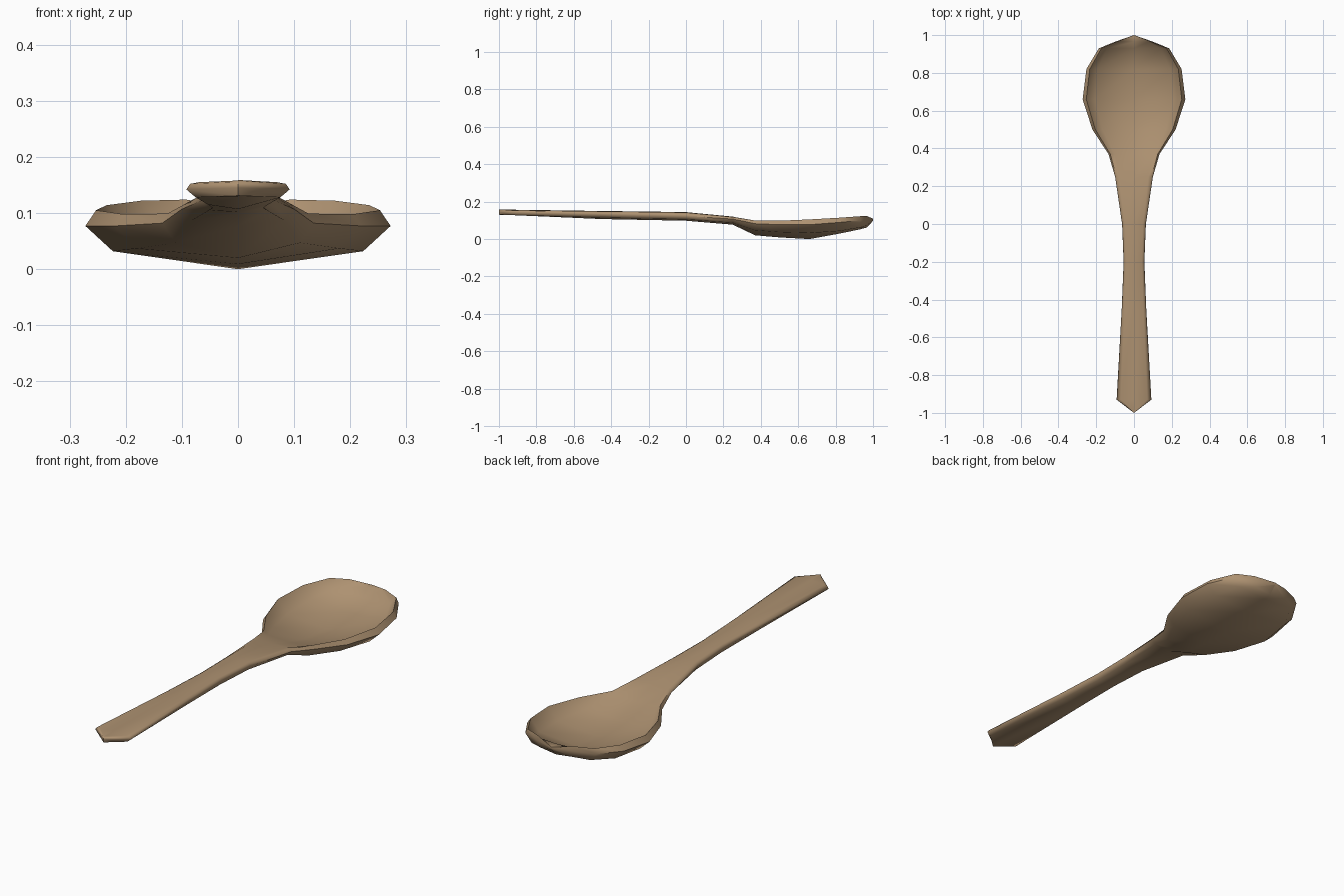
import bpy, bmesh

wood = bpy.data.materials.new("tan wood")
wood.diffuse_color = (0.42, 0.285, 0.165, 1)

# Cross-sections along the spoon:
# y, half width, then heights: top centre, inner floor, rim, widest, lower edge, bottom centre
stations = [
    (-1.00, 0.000, .162, .161, .159, .148, .134, .133),   # handle tip
    (-0.93, 0.092, .160, .158, .155, .145, .131, .131),
    (-0.45, 0.065, .153, .151, .146, .135, .118, .110),
    (-0.20, 0.055, .150, .148, .143, .130, .112, .105),
    ( 0.00, 0.063, .147, .145, .139, .126, .108, .101),
    ( 0.25, 0.100, .123, .122, .120, .110, .090, .080),   # neck
    ( 0.37, 0.135, .085, .090, .102, .085, .050, .023),
    ( 0.50, 0.220, .048, .058, .101, .080, .040, .012),   # bowl
    ( 0.66, 0.272, .033, .050, .108, .080, .035, .003),
    ( 0.82, 0.252, .050, .064, .117, .092, .046, .032),
    ( 0.93, 0.186, .080, .090, .125, .102, .065, .055),
    ( 0.965, 0.100, .115, .118, .127, .104, .075, .064),
    ( 1.00, 0.000, .112, .112, .112, .106, .101, .100),   # bowl tip
]
fractions = (0, .76, .93, 1, .82, 0)

bm = bmesh.new()
rings = []
for y, w, *heights in stations:
    half = [(f * w, z) for f, z in zip(fractions, heights)]
    ring = half + [(-x, z) for x, z in half[-2:0:-1]]
    rings.append([bm.verts.new((x, y, z)) for x, z in ring])
n = len(rings[0])
for a, b in zip(rings, rings[1:]):
    for i in range(n):
        j = (i + 1) % n
        bm.faces.new((a[i], a[j], b[j], b[i]))
bmesh.ops.remove_doubles(bm, verts=bm.verts, dist=0.0004)
# Weld the mirrored halves where the sections close to a line at both tips
for end in (-1.0, 1.0):
    tip = [v for v in bm.verts if abs(v.co.y - end) < 1e-4]
    bmesh.ops.remove_doubles(bm, verts=tip, dist=0.0004)
bmesh.ops.recalc_face_normals(bm, faces=bm.faces)

mesh = bpy.data.meshes.new("spoon")
bm.to_mesh(mesh)
bm.free()
mesh.materials.append(wood)
spoon = bpy.data.objects.new("spoon", mesh)
bpy.context.collection.objects.link(spoon)
lowest = min(v.co.z for v in mesh.vertices)
for v in mesh.vertices:
    v.co.z -= lowest

# Smooth shading with crisp rim edges
bpy.context.view_layer.objects.active = spoon
spoon.select_set(True)
bpy.ops.object.shade_smooth_by_angle(angle=1.05)
